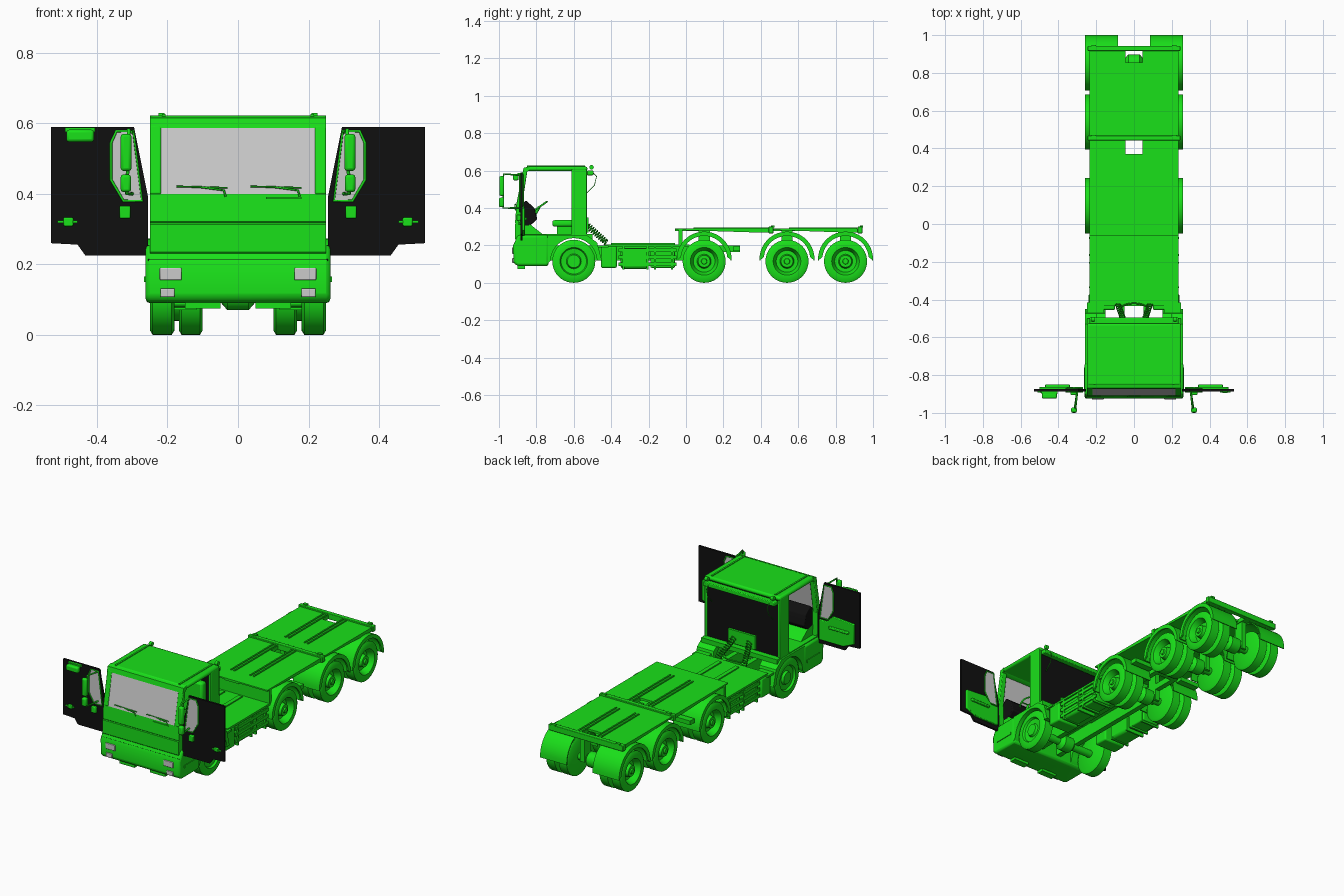
import bpy, bmesh
from math import pi, sin, cos, radians
from mathutils import Vector, Matrix

if "Cube" in bpy.data.objects:
    bpy.data.objects.remove(bpy.data.objects["Cube"])


def material(name, rgb):
    m = bpy.data.materials.new(name)
    m.diffuse_color = (*rgb, 1)
    m.use_nodes = True
    m.node_tree.nodes["Principled BSDF"].inputs["Base Color"].default_value = m.diffuse_color
    return m


GREEN = material("green_paint", (0.01, 0.75, 0.01))
BLACK = material("black_trim", (0.005, 0.005, 0.005))
GLASS = None


def finish(name, bm, mat, bevel=0):
    bmesh.ops.recalc_face_normals(bm, faces=bm.faces)
    me = bpy.data.meshes.new(name)
    bm.to_mesh(me)
    bm.free()
    ob = bpy.data.objects.new(name, me)
    bpy.context.collection.objects.link(ob)
    if mat:
        me.materials.append(mat)
    if bevel:
        b = ob.modifiers.new("bevel", 'BEVEL')
        b.width, b.segments, b.limit_method = bevel, 2, 'ANGLE'
    return ob


def prism(name, pts, a, b, mat=GREEN, axis='X', bevel=0):
    """Extrude a (y,z) profile along X, or an (x,z) profile along Y."""
    bm = bmesh.new()
    put = (lambda p, t: (t, p[0], p[1])) if axis == 'X' else (lambda p, t: (p[0], t, p[1]))
    f = bm.faces.new([bm.verts.new(put(p, a)) for p in pts])
    r = bmesh.ops.extrude_face_region(bm, geom=[f])
    d = Vector(put((0, 0), b - a))
    bmesh.ops.translate(bm, vec=d, verts=[v for v in r['geom'] if isinstance(v, bmesh.types.BMVert)])
    return finish(name, bm, mat, bevel)


def box(name, x0, x1, y0, y1, z0, z1, mat=GREEN, bevel=0):
    return prism(name, [(y0, z0), (y1, z0), (y1, z1), (y0, z1)], x0, x1, mat, 'X', bevel)


def lathe(name, prof, y, z, s=1, mat=GREEN, n=40):
    """Spin an (x, radius) profile about an X-parallel axis."""
    bm = bmesh.new()
    vs = [bm.verts.new((s * x, y, z + r)) for x, r in prof]
    es = [bm.edges.new(e) for e in zip(vs, vs[1:])]
    bmesh.ops.spin(bm, geom=vs + es, cent=(0, y, z), axis=(1, 0, 0), angle=2 * pi, steps=n)
    bmesh.ops.remove_doubles(bm, verts=bm.verts, dist=1e-5)
    return finish(name, bm, mat)


def tube(name, pts, r, mat=GREEN, cyclic=False):
    cu = bpy.data.curves.new(name, 'CURVE')
    cu.dimensions, cu.bevel_depth, cu.bevel_resolution = '3D', r, 2
    cu.use_fill_caps = True
    sp = cu.splines.new('POLY')
    sp.points.add(len(pts) - 1)
    for p, c in zip(sp.points, pts):
        p.co = (*c, 1)
    sp.use_cyclic_u = cyclic
    ob = bpy.data.objects.new(name, cu)
    bpy.context.collection.objects.link(ob)
    cu.materials.append(mat)


def arc(y, z, r, a0, a1, n=20):
    return [(y + r * cos(radians(a0 + (a1 - a0) * i / n)),
             z + r * sin(radians(a0 + (a1 - a0) * i / n))) for i in range(n + 1)]


SIDES = ((1, "left"), (-1, "right"))
FRONT_Y, REAR_Y, R = -0.6, (0.097, 0.54, 0.853), 0.115
FRONT_WHEEL = [(.18, 0), (.18, .1), (.188, R), (.242, R), (.25, .102), (.25, .074), (.238, .068),
               (.234, .04), (.247, .034), (.247, 0)]
DUAL_WHEEL = [(.1, 0), (.1, .102), (.108, R), (.16, R), (.168, .102), (.168, .075), (.18, .075),
              (.18, .102), (.188, R), (.242, R), (.25, .102), (.25, .074), (.235, .066),
              (.212, .058), (.212, .038), (.24, .032), (.24, .016), (.248, .014), (.248, 0)]

# wheels, axles and rear fenders
for s, side in SIDES:
    lathe(f"front_wheel_{side}", FRONT_WHEEL, FRONT_Y, R, s)
    for i, y in enumerate(REAR_Y):
        lathe(f"rear_wheel_{i}_{side}", DUAL_WHEEL, y, R, s)
        outer, inner = arc(y, .127, .147, -3, 183), arc(y, .127, .141, 183, -3)
        prism(f"fender_{i}_{side}", outer + inner, s * .085, s * .26)
        prism(f"fender_lip_{i}_{side}", outer + arc(y, .127, .124, 175, 5), s * .25, s * .26)
        box(f"axle_hanger_{i}_{side}", s * .05, s * .08, y - .03, y + .03, .1, .28)
for i, y in enumerate((FRONT_Y,) + REAR_Y):
    lathe(f"axle_{i}", [(-.19, 0), (-.19, .022), (-.05, .022), (-.03, .045), (.03, .045),
                        (.05, .022), (.19, .022), (.19, 0)], y, R, n=20)

# chassis rails, low deck and side equipment
for s, side in SIDES:
    box(f"chassis_rail_{side}", s * .05, s * .08, -.8, .29, .165, .2)
    box(f"lower_rail_{side}", s * .05, s * .08, -.8, .02, .12, .17)
    box(f"air_box_{side}", s * .1, s * .24, -.455, -.37, .08, .195, bevel=.008)
    box(f"fuel_tank_{side}", s * .12, s * .23, -.35, -.2, .075, .185, bevel=.015)
    box(f"battery_box_{side}", s * .12, s * .225, -.19, -.06, .08, .18, bevel=.006)
    for k in range(3):
        box(f"side_guard_{side}_{k}", s * .228, s * .236, -.36, -.05, .09 + .038 * k, .108 + .038 * k)
    for k, y in enumerate((-.34, -.21, -.17, -.08)):
        box(f"tank_strap_{side}_{k}", s * .118, s * .237, y, y + .01, .07, .195)
    box(f"deck_rail_{side}", s * .045, s * .07, -.4, -.06, .2, .212)
    box(f"rear_step_{side}", s * .1, s * .23, .25, .29, .17, .195)
box("low_deck", -.235, .235, -.435, .02, .193, .205)
box("chassis_crossmember", -.08, .08, .26, .29, .165, .2)
box("deck_bulkhead", -.235, .235, -.04, -.02, .2, .285)

# two raised load decks with centre slots, rails and end bars
for n, (y0, y1, gap) in enumerate(((-.06, .45, .37), (.45, .925, .855))):
    for s, side in SIDES:
        prism(f"load_deck_{n}_{side}", [(y0, .283), (y0, .291), (y1, .291), (y1, .268), (y1 - .1, .27)],
              s * .045, s * .235)
        for x in (.048, .07):
            box(f"deck_track_{n}_{side}", s * x, s * (x + .008), y0 + .1, y1 - .01, .285, .297)
        box(f"marker_light_{n}_{side}", s * .2, s * .225, y1 + .005, y1 + .022, .297, .307)
    box(f"deck_centre_{n}", -.046, .046, y0, gap, .278, .291)
    box(f"end_bar_{n}", -.245, .245, y1 - .008, y1 + .018, .265, .3, bevel=.003)

# lower cab: bumper block, wheel arches and floor
prism("bumper", [(-.9, .09), (-.922, .105), (-.925, .2), (-.915, .22), (-.9, .255), (-.735, .255),
                 (-.735, .09)], -.262, .262, bevel=.012)
box("bumper_groove", -.255, .255, -.918, -.9, .205, .215, BLACK)
for s, side in SIDES:
    prism(f"front_arch_{side}", [(-.74, .1), (-.74, .255), (-.53, .255), (-.475, .215), (-.45, .12)]
          + arc(FRONT_Y, R, .124, 2, 178), s * .15, s * .26)
    box(f"mudguard_tail_{side}", s * .16, s * .25, -.48, -.415, .188, .2)
    box(f"cab_step_{side}", s * .25, s * .266, -.88, -.76, .15, .165)
    box(f"headlight_{side}", s * .16, s * .222, -.93, -.91, .155, .19, GLASS, .003)
    box(f"fog_light_{side}", s * .18, s * .22, -.93, -.91, .107, .132, GLASS, .003)
    box(f"tow_bracket_{side}", s * .05, s * .15, -.9, -.86, .075, .095)
box("cab_floor", -.25, .25, -.9, -.53, .24, .26)

# cab shell: front panel, windscreen, pillars, roof and rear wall
prism("front_panel", [(-.905, .225), (-.914, .235), (-.914, .313), (-.91, .317), (-.914, .321),
                      (-.908, .4), (-.88, .4), (-.875, .225)], -.25, .25)
prism("windscreen", [(-.908, .4), (-.872, .59), (-.866, .59), (-.902, .4)], -.222, .222, GLASS)
prism("roof_header", [(-.874, .587), (-.868, .615), (-.84, .622), (-.84, .6), (-.86, .587)], -.25, .25)
for s, side in SIDES:
    prism(f"windscreen_pillar_{side}", [(-.911, .4), (-.873, .595), (-.848, .6), (-.88, .39)],
          s * .218, s * .25, bevel=.004)
    box(f"rear_pillar_{side}", s * .232, s * .25, -.612, -.53, .25, .61, bevel=.004)
    box(f"roof_rib_{side}", s * .205, s * .215, -.85, -.54, .618, .626)
    lathe(f"roof_beacon_{side}", [(.208, 0), (.208, .012), (.226, .012), (.226, 0)], -.505, .618, s, n=16)
    tube(f"rear_hose_{side}", [(s * .2, -.5, .59), (s * .2, -.478, .57), (s * .2, -.49, .52),
                               (s * .2, -.53, .48)], .002)
    # wipers
    x = .02 if s > 0 else -.19
    tube(f"wiper_blade_{side}", [(x + .015, -.911, .421), (x + .16, -.911, .417)], .0025)
    tube(f"wiper_arm_{side}", [(x + .085, -.914, .419), (x + .15, -.914, .41), (x + .155, -.913, .392)], .003)
box("wiper_rail", .08, .18, -.914, -.9, .386, .391)
box("roof", -.25, .25, -.855, -.527, .598, .622, bevel=.01)
box("rear_wall", -.235, .235, -.545, -.535, .25, .6, BLACK)
box("rear_roof_bar", -.235, .235, -.53, -.495, .575, .6, bevel=.004)
box("rear_cab_sill", -.25, .25, -.55, -.5, .235, .262)

# interior: dashboard, seats and steering wheel
prism("dashboard", [(-.88, .3), (-.88, .42), (-.855, .44), (-.81, .4), (-.795, .34), (-.84, .3)],
      -.22, .22, BLACK, bevel=.006)
prism("dash_base", [(-.88, .255), (-.88, .32), (-.83, .31), (-.76, .255)], -.22, .22)
for s, side in SIDES:
    box(f"seat_base_{side}", s * .06, s * .17, -.69, -.58, .255, .3)
    box(f"seat_cushion_{side}", s * .05, s * .18, -.715, -.57, .3, .335, bevel=.012)
    box(f"seat_back_{side}", s * .05, s * .18, -.595, -.55, .33, .52, bevel=.012)
centre = Vector((.115, -.785, .405))
tilt = Matrix.Rotation(radians(35), 3, 'X')
ring = [centre + tilt @ Vector((.05 * cos(t * pi / 12), .05 * sin(t * pi / 12), 0)) for t in range(24)]
tube("steering_wheel", ring, .005, cyclic=True)
for k in (0, 8, 16):
    tube("steering_spoke", [centre, ring[k]], .004)
tube("steering_column", [centre, (.115, -.84, .31)], .008)

# doors swung fully open, with windows, trim, handles and mirrors
for s, side in SIDES:
    m = lambda pts: [(s * x, z) for x, z in pts]
    prism(f"door_{side}", m([(.295, .59), (.53, .59), (.53, .26), (.455, .256), (.433, .225), (.255, .225),
                             (.255, .39)]), -.886, -.874, BLACK, 'Y')
    win = m([(.297, .578), (.345, .578), (.36, .545), (.36, .44), (.325, .38), (.272, .38)])
    prism(f"door_window_{side}", win, -.888, -.872, GLASS, 'Y')
    for y in (-.888, -.871):
        tube(f"window_frame_{side}", [(x, y, z) for x, z in win], .004, cyclic=True)
    prism(f"door_trim_{side}", m([(.27, .25), (.27, .37), (.32, .37), (.36, .41), (.5, .4), (.5, .28),
                                  (.43, .25)]), -.876, -.862, GREEN, 'Y', .004)
    box(f"armrest_{side}", s * .34, s * .47, -.866, -.85, .335, .35, bevel=.004)
    box(f"door_handle_{side}", s * .455, s * .512, -.892, -.884, .318, .324)
    box(f"handle_cup_{side}", s * .467, s * .495, -.895, -.884, .308, .333, bevel=.004)
    tube(f"mirror_arm_{side}", [(s * .3, -.885, .575), (s * .31, -.975, .582), (s * .315, -.978, .4),
                                (s * .3, -.885, .4)], .005)
    box(f"main_mirror_{side}", s * .302, s * .333, -.998, -.972, .465, .57, bevel=.008)
    box(f"wide_mirror_{side}", s * .303, s * .333, -1.0, -.972, .405, .455, bevel=.008)
    box(f"lower_lamp_{side}", s * .305, s * .336, -.905, -.884, .33, .366, bevel=.004)
box("kerb_mirror", -.487, -.408, -.925, -.895, .547, .582, bevel=.008)
box("kerb_mirror_bracket", -.49, -.405, -.9, -.884, .576, .588)

# coiled air lines between cab and chassis
for s, side in SIDES:
    pts = []
    for i in range(141):
        t, a = i / 140, i * 2 * pi / 14
        pts.append((s * (.05 + .035 * t) + .014 * cos(a), -.525 + .1 * t + .01 * sin(a),
                    .305 - .09 * t + .012 * sin(a)))
    tube(f"air_coil_{side}", pts, .003)
box("air_line_plate", -.09, .09, -.536, -.522, .27, .35)
tube("air_line_loop", [(.08 * cos(t * pi / 12), -.46 + .04 * sin(t * pi / 12), .225) for t in range(13)], .004)

bpy.ops.object.select_all(action='DESELECT')
for ob in bpy.context.scene.objects:
    if ob.type == 'MESH':
        ob.select_set(True)
        bpy.context.view_layer.objects.active = ob
bpy.ops.object.shade_smooth_by_angle(angle=radians(35))
